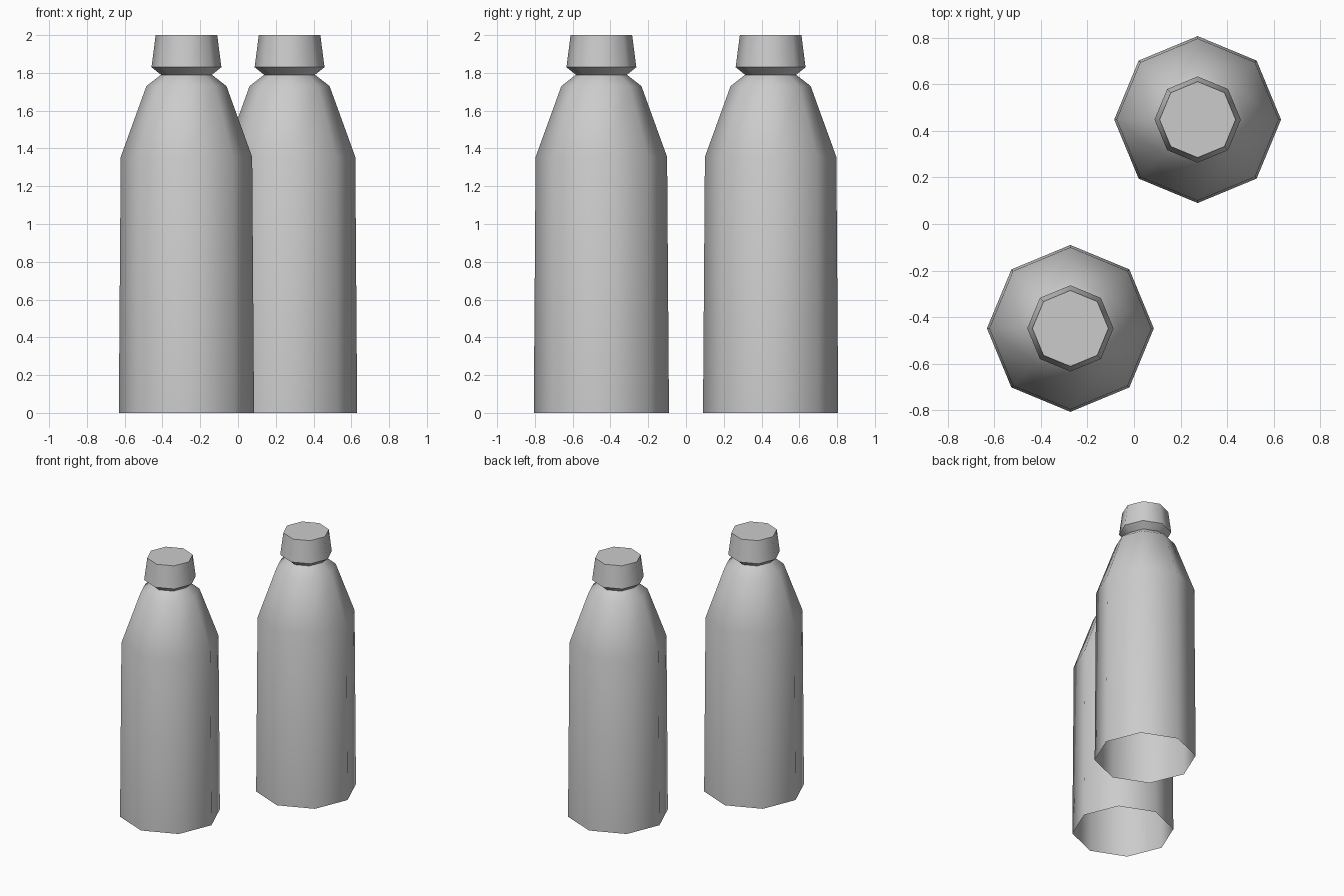
import bpy, bmesh, math

cube = bpy.data.objects.get("Cube")
if cube:
    bpy.data.objects.remove(cube, do_unlink=True)

SIDES = 8
CENTRE = (0.273, 0.448)

# Single plain grey for everything
grey = bpy.data.materials.new("light grey")
grey.use_nodes = True
colour = (0.6, 0.6, 0.6, 1)
grey.diffuse_color = colour
grey.node_tree.nodes["Principled BSDF"].inputs["Base Color"].default_value = colour


def lathe(name, profile, location, cap_top=False):
    """Revolve (radius, height) points into an eight-sided shell."""
    bm = bmesh.new()
    rings = []
    for radius, height in profile:
        angles = [math.tau * i / SIDES for i in range(SIDES)]
        rings.append([bm.verts.new((radius * math.cos(a), radius * math.sin(a), height))
                      for a in angles])
    for low, high in zip(rings, rings[1:]):
        for i in range(SIDES):
            j = (i + 1) % SIDES
            bm.faces.new((low[i], low[j], high[j], high[i]))
    if cap_top:
        bm.faces.new(rings[-1])
    mesh = bpy.data.meshes.new(name)
    bm.to_mesh(mesh)
    bm.free()
    mesh.materials.append(grey)
    obj = bpy.data.objects.new(name, mesh)
    obj.location = location
    bpy.context.collection.objects.link(obj)
    bpy.ops.object.select_all(action="DESELECT")
    obj.select_set(True)
    bpy.context.view_layer.objects.active = obj
    bpy.ops.object.shade_smooth_by_angle(angle=math.radians(50))
    return obj


# Open-bottomed body with sloping shoulders, and a flared cap
body_profile = [(0.358, 0), (0.348, 1.355), (0.212, 1.73), (0.135, 1.79)]
cap_profile = [(0.135, 1.79), (0.185, 1.83), (0.163, 2.0)]

# Two bottles, placed diagonally
for label, sign in (("front", -1), ("back", 1)):
    spot = (sign * CENTRE[0], sign * CENTRE[1], 0)
    lathe(label + "_bottle_body", body_profile, spot)
    lathe(label + "_bottle_cap", cap_profile, spot, cap_top=True)
